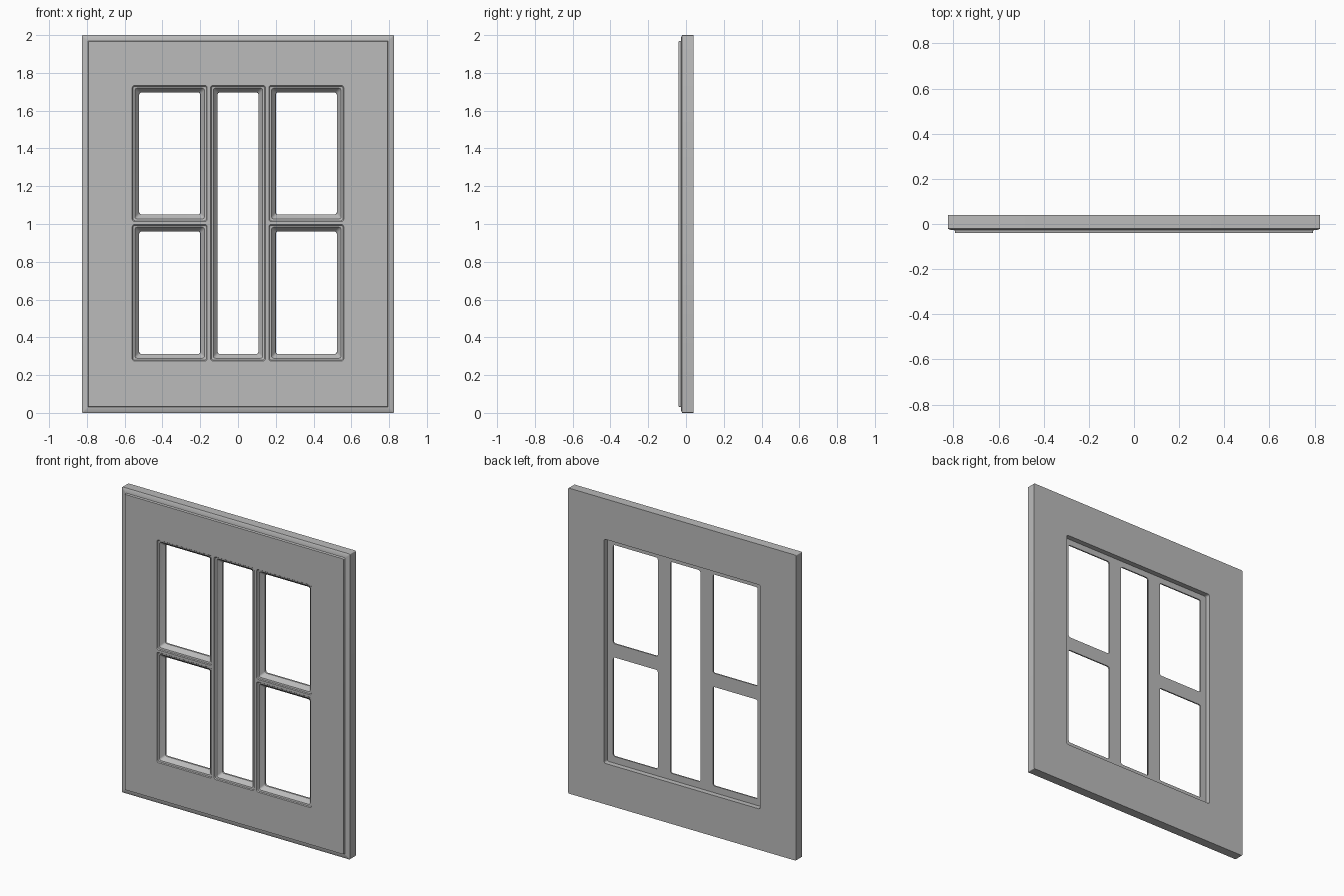
import bpy, bmesh
from math import sin, cos, pi, radians

if "Cube" in bpy.data.objects:
    bpy.data.objects.remove(bpy.data.objects["Cube"])

FRONT, BACK, FLOOR = -0.04, 0.04, 0.006
STEPS = 4  # segments per rounded corner
bm = bmesh.new()


def rounded_loop(rect, inset, y, radius):
    """Closed rounded rectangle in the plane at y; returns its edges."""
    x0, x1, z0, z1 = rect
    x0, x1, z0, z1 = x0 + inset, x1 - inset, z0 + inset, z1 - inset
    corners = [(x1, z1, -1, -1), (x0, z1, 1, -1), (x0, z0, 1, 1), (x1, z0, -1, 1)]
    verts = []
    for i, (cx, cz, sx, sz) in enumerate(corners):
        for k in range(STEPS + 1):
            a = (i + k / STEPS) * pi / 2
            verts.append(bm.verts.new((cx + radius * (sx + cos(a)), y,
                                       cz + radius * (sz + sin(a)))))
    return [bm.edges.new((v, verts[i - 1])) for i, v in enumerate(verts)]


def sweep(rect, profile, radius):
    """Skin a moulding profile of (inset, y) points around a rectangle."""
    loops = [rounded_loop(rect, inset, y, radius) for inset, y in profile]
    for a, b in zip(loops, loops[1:]):
        bmesh.ops.bridge_loops(bm, edges=a + b)
    return loops[0], loops[-1]


def fill(loops):
    """Flat face bounded by an outer loop and any holes."""
    bmesh.ops.triangle_fill(bm, edges=[e for loop in loops for e in loop],
                            use_beauty=True)


# Outer edge: back corner, side, chamfer, ledge and raised front panel
outer_back, outer_front = sweep(
    (-0.825, 0.825, 0, 2),
    [(0, BACK), (0, -0.02), (0.008, -0.025), (0.03, -0.027), (0.033, FRONT)], 0.005)

# Five moulded openings
low, mid_low, mid_high, high = 0.275, 0.997, 1.013, 1.733
openings = [(-0.145, 0.145, low, high)]
for x0, x1 in ((-0.56, -0.163), (0.163, 0.56)):
    openings += [(x0, x1, low, mid_low), (x0, x1, mid_high, high)]
moulding = [(0, FRONT), (0.004, -0.034), (0.014, -0.032), (0.018, -0.025),
            (0.036, -0.004), (0.037, FLOOR)]
holes = [sweep(rect, moulding, 0.012) for rect in openings]

# Rebate in the back
rebate_back, rebate_floor = sweep((-0.565, 0.565, 0.268, 1.735),
                                  [(0, BACK), (0, FLOOR)], 0.012)

# Flat faces: front panel, back border, rebate floor with glazing bars
fill([outer_front] + [h[0] for h in holes])
fill([outer_back, rebate_back])
fill([rebate_floor] + [h[1] for h in holes])
bmesh.ops.recalc_face_normals(bm, faces=bm.faces)

mesh = bpy.data.meshes.new("window_frame")
bm.to_mesh(mesh)
bm.free()
frame = bpy.data.objects.new("window_frame", mesh)
bpy.context.collection.objects.link(frame)

# Grey paint
grey = bpy.data.materials.new("grey_paint")
grey.use_nodes = True
colour = (0.5, 0.5, 0.5, 1)
grey.diffuse_color = colour
grey.node_tree.nodes["Principled BSDF"].inputs["Base Color"].default_value = colour
mesh.materials.append(grey)

bpy.ops.object.select_all(action="DESELECT")
frame.select_set(True)
bpy.context.view_layer.objects.active = frame
bpy.ops.object.shade_smooth_by_angle(angle=radians(25))
